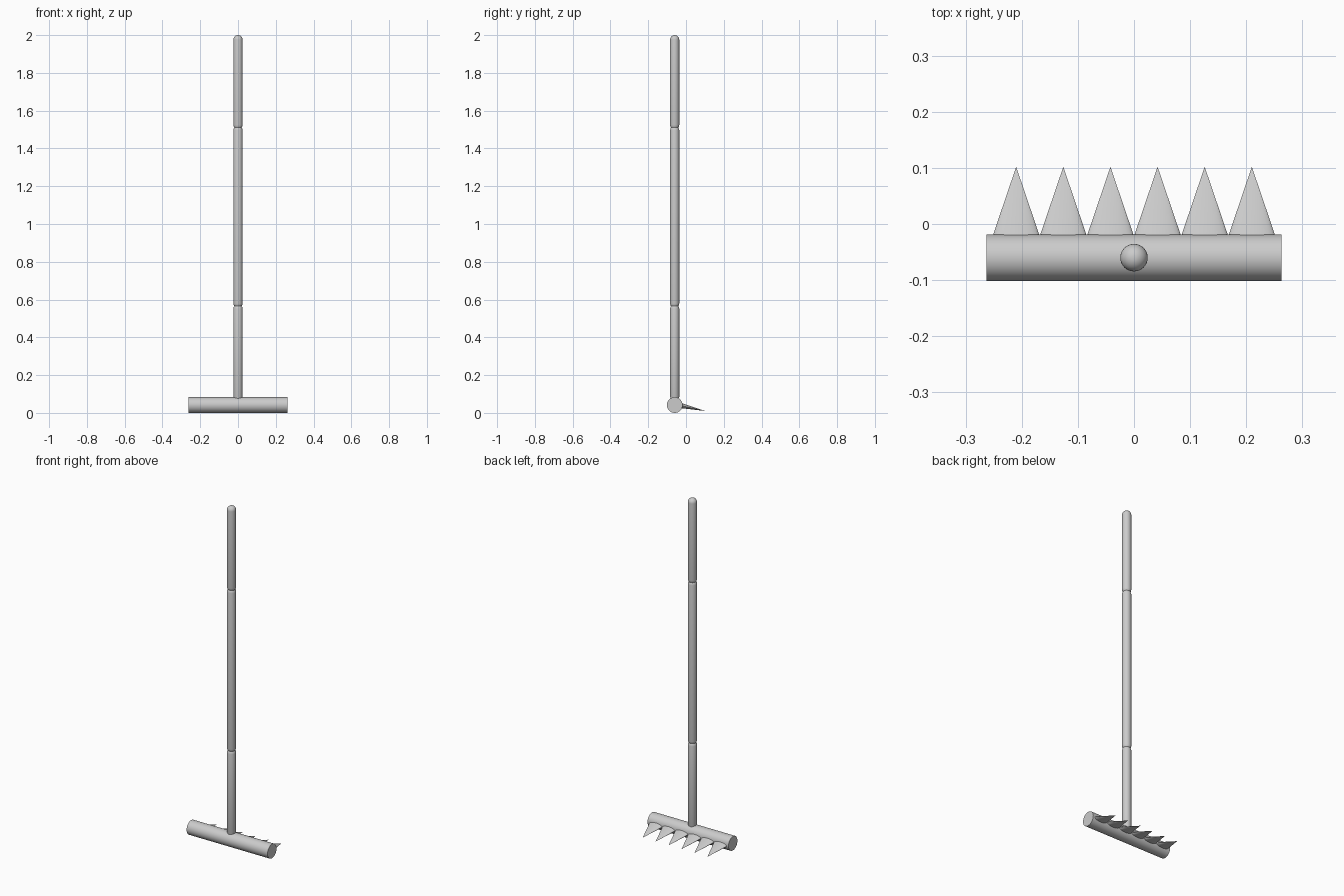
import bpy, bmesh, math
from mathutils import Matrix, Vector

if "Cube" in bpy.data.objects:
    bpy.data.objects.remove(bpy.data.objects["Cube"])

Y0, R, L = -0.06, 0.0415, 0.263


def finish(name, bm, angle=40):
    bmesh.ops.recalc_face_normals(bm, faces=bm.faces)
    me = bpy.data.meshes.new(name)
    bm.to_mesh(me)
    bm.free()
    ob = bpy.data.objects.new(name, me)
    bpy.context.collection.objects.link(ob)
    bpy.ops.object.select_all(action='DESELECT')
    ob.select_set(True)
    bpy.context.view_layer.objects.active = ob
    bpy.ops.object.shade_smooth_by_angle(angle=math.radians(angle))
    return ob


def lathe(name, profile, n=32):
    bm = bmesh.new()
    rings = []
    for r, z in profile:
        rings.append([bm.verts.new((r * math.cos(2 * math.pi * i / n),
                                    Y0 + r * math.sin(2 * math.pi * i / n), z))
                      for i in range(n)])
    for a, b in zip(rings, rings[1:]):
        for i in range(n):
            j = (i + 1) % n
            bm.faces.new((a[i], a[j], b[j], b[i]))
    bm.faces.new(rings[0])
    bm.faces.new(rings[-1])
    return finish(name, bm)


# head bar
bm = bmesh.new()
bmesh.ops.create_cone(bm, cap_ends=True, segments=48, radius1=R, radius2=R, depth=2 * L,
                      matrix=Matrix.Translation((0, Y0, R)) @ Matrix.Rotation(math.pi / 2, 4, 'Y'))
finish("head_bar", bm)

# handle with two grooves and a rounded top
r = 0.0245
profile = [(r * 0.85, 0.06), (r * 0.85, 0.076), (r, 0.086)]
for z in (0.565, 1.51):
    profile += [(r, z - 0.014), (r * 0.93, z - 0.006), (r * 0.8, z),
                (r * 0.93, z + 0.006), (r, z + 0.014)]
for i in range(8):
    a = math.radians(i * 11.5)
    profile.append((r * math.cos(a), 2 - r + r * math.sin(a)))
lathe("handle", profile)

# flattened pointed teeth, tilted down
base, tip = Vector((0, -0.035, 0.0405)), Vector((0, 0.102, 0.010))
d = tip - base
tilt = d.to_track_quat('Z', 'Y').to_matrix().to_4x4()
for k in range(6):
    x = (k - 2.5) * 0.084
    bm = bmesh.new()
    bmesh.ops.create_cone(bm, cap_ends=True, segments=24, radius1=1, radius2=0, depth=1,
                          matrix=Matrix.Translation((0, 0, 0.5)))
    bmesh.ops.scale(bm, verts=bm.verts, vec=(0.0465, 0.0145, d.length))
    bmesh.ops.transform(bm, verts=bm.verts,
                        matrix=Matrix.Translation(base + Vector((x, 0, 0))) @ tilt)
    finish(f"tooth_{k + 1}", bm)
